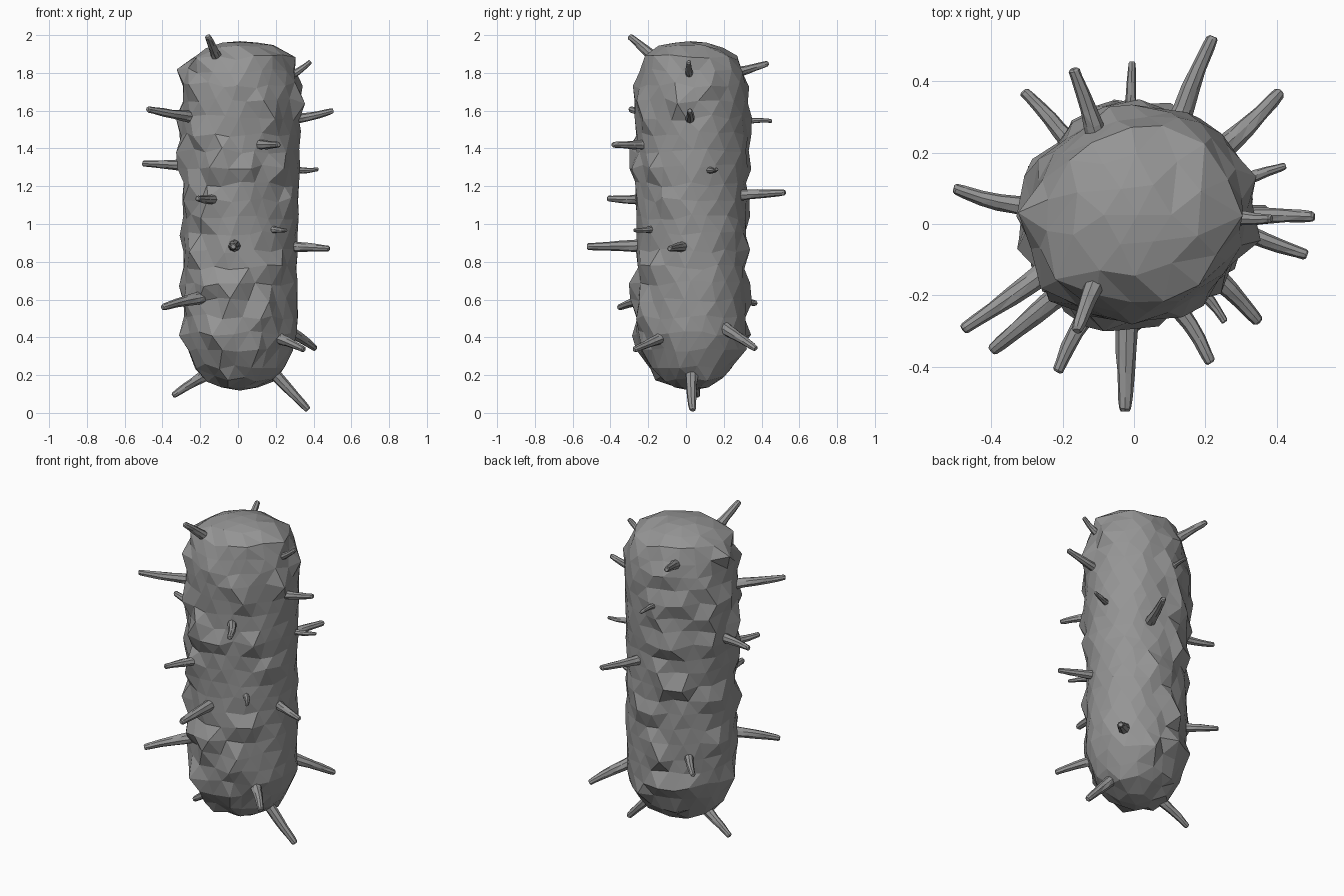
import bpy, bmesh, math, random
from mathutils import Vector

random.seed(11)

grey = bpy.data.materials.new("mid grey")
grey.diffuse_color = (0.30, 0.30, 0.30, 1)


def make_object(name, bm):
    bmesh.ops.recalc_face_normals(bm, faces=bm.faces)
    mesh = bpy.data.meshes.new(name)
    bm.to_mesh(mesh)
    bm.free()
    mesh.materials.append(grey)
    obj = bpy.data.objects.new(name, mesh)
    bpy.context.collection.objects.link(obj)
    return obj


def stitch(bm, p, q, op=0.0, oq=0.0):
    """Triangulated band between two rings of any size, turned by op and oq steps."""
    n, m = len(p), len(q)
    i, j = (n if n == 1 else 0), (m if m == 1 else 0)
    while i < n or j < m:
        if j == m or (i < n and (i + 1 + op) / n <= (j + 1 + oq) / m):
            bm.faces.new((p[i], p[(i + 1) % n], q[j % m]))
            i += 1
        else:
            bm.faces.new((q[(j + 1) % m], q[j], p[i % n]))
            j += 1


def lobe(a, degrees, power=2):
    return max(0.0, math.cos(a - math.radians(degrees))) ** power


# Capsule body: rings of (radius, height, points)
CX, CY = 0.01, 0.025
profile = [(0.0, 0.118, 1), (0.09, 0.135, 7), (0.165, 0.18, 13), (0.218, 0.245, 17), (0.254, 0.33, 20)]
profile += [(0.28, 0.42 + 0.088 * k, 20) for k in range(15)]
profile += [(0.276, 1.735, 20), (0.262, 1.81, 19), (0.23, 1.88, 15), (0.165, 1.94, 10),
            (0.085, 1.96, 6), (0.0, 1.968, 1)]

bm = bmesh.new()
rings = []
for k, (r, z, n) in enumerate(profile):
    ring = []
    for i in range(n):
        a = 2 * math.pi * (i + 0.5 * (k % 2)) / n
        # uneven girth, then random pointed lumps; the right-back side stays smoother
        girth = 0.041 * lobe(a, 30) + 0.029 * lobe(a, 215) + 0.01 * lobe(a, 145, 4)
        girth += 0.005 * math.cos((max(z, 0.95) - 1.6) * 4.5)
        lump = random.uniform(-0.006, 0.007)
        if r > 0.16 and random.random() < 0.24 * (1 - 0.85 * lobe(a, 20)):
            lump += random.uniform(0.02, 0.042)
        rr = r + (girth + lump) * min(1, r / 0.24)
        a += random.uniform(-0.06, 0.06)
        dz = random.uniform(-0.016, 0.016) if r > 0.1 else 0
        ring.append(bm.verts.new((CX + rr * math.cos(a), CY + rr * math.sin(a), z + dz)))
    rings.append(ring)
for k in range(len(rings) - 1):
    stitch(bm, rings[k], rings[k + 1], 0.5 * (k % 2), 0.5 * ((k + 1) % 2))
make_object("body", bm)


# Tapered, slightly bent spike from a base point on the body to its tip
def spike(name, base, tip, width):
    base, tip = Vector(base), Vector(tip)
    axis = tip - base
    length = axis.length
    axis.normalize()
    side = axis.orthogonal().normalized()
    up = axis.cross(side)
    bend = side * random.uniform(-0.006, 0.006) + up * random.uniform(-0.006, 0.006)
    bm = bmesh.new()
    n, loops = 8, []
    for t, w in ((-0.1, 1.1), (0.1, 1.0), (0.35, 0.88), (0.6, 0.76), (0.85, 0.64), (0.97, 0.56), (1.0, 0.38)):
        c = base + axis * length * t + bend * math.sin(math.pi * max(t, 0))
        loop = []
        for i in range(n):
            a = 2 * math.pi * i / n
            r = width * w * random.uniform(0.9, 1.08)
            loop.append(bm.verts.new(c + (side * math.cos(a) + up * math.sin(a)) * r))
        loops.append(loop)
    for p, q in zip(loops, loops[1:]):
        stitch(bm, p, q)
    bm.faces.new(loops[0])
    bm.faces.new(loops[-1])
    make_object(name, bm)


# base point, tip point, base radius
spikes = [
    ((-0.11, -0.17, 1.88), (-0.16, -0.30, 1.995), 0.028),
    ((-0.11, 0.26, 1.80), (-0.17, 0.435, 1.85), 0.027),
    ((0.27, 0.02, 1.78), (0.385, 0.015, 1.86), 0.022),
    ((-0.27, -0.15, 1.57), (-0.48, -0.295, 1.608), 0.029),
    ((0.30, 0.02, 1.555), (0.505, 0.02, 1.60), 0.026),
    ((-0.01, 0.31, 1.54), (-0.005, 0.455, 1.545), 0.017),
    ((0.12, -0.23, 1.42), (0.215, -0.39, 1.42), 0.026),
    ((-0.31, 0.05, 1.31), (-0.505, 0.10, 1.32), 0.027),
    ((0.30, 0.12, 1.285), (0.425, 0.163, 1.29), 0.018),
    ((0.13, 0.30, 1.155), (0.222, 0.525, 1.167), 0.029),
    ((-0.13, -0.25, 1.13), (-0.215, -0.415, 1.135), 0.026),
    ((0.19, -0.19, 0.97), (0.255, -0.275, 0.967), 0.017),
    ((-0.02, -0.26, 0.885), (-0.025, -0.525, 0.88), 0.032),
    ((0.30, -0.02, 0.88), (0.485, -0.087, 0.87), 0.026),
    ((-0.21, -0.20, 0.605), (-0.40, -0.355, 0.558), 0.031),
    ((-0.20, 0.25, 0.60), (-0.31, 0.372, 0.58), 0.025),
    ((0.22, -0.14, 0.395), (0.35, -0.275, 0.335), 0.029),
    ((0.26, 0.22, 0.44), (0.41, 0.37, 0.34), 0.031),
    ((0.19, 0.03, 0.21), (0.372, 0.035, 0.015), 0.033),
    ((-0.18, 0.04, 0.195), (-0.345, 0.06, 0.09), 0.029),
]
for number, (base, tip, width) in enumerate(spikes, 1):
    spike(f"spike_{number:02d}", base, tip, width)
